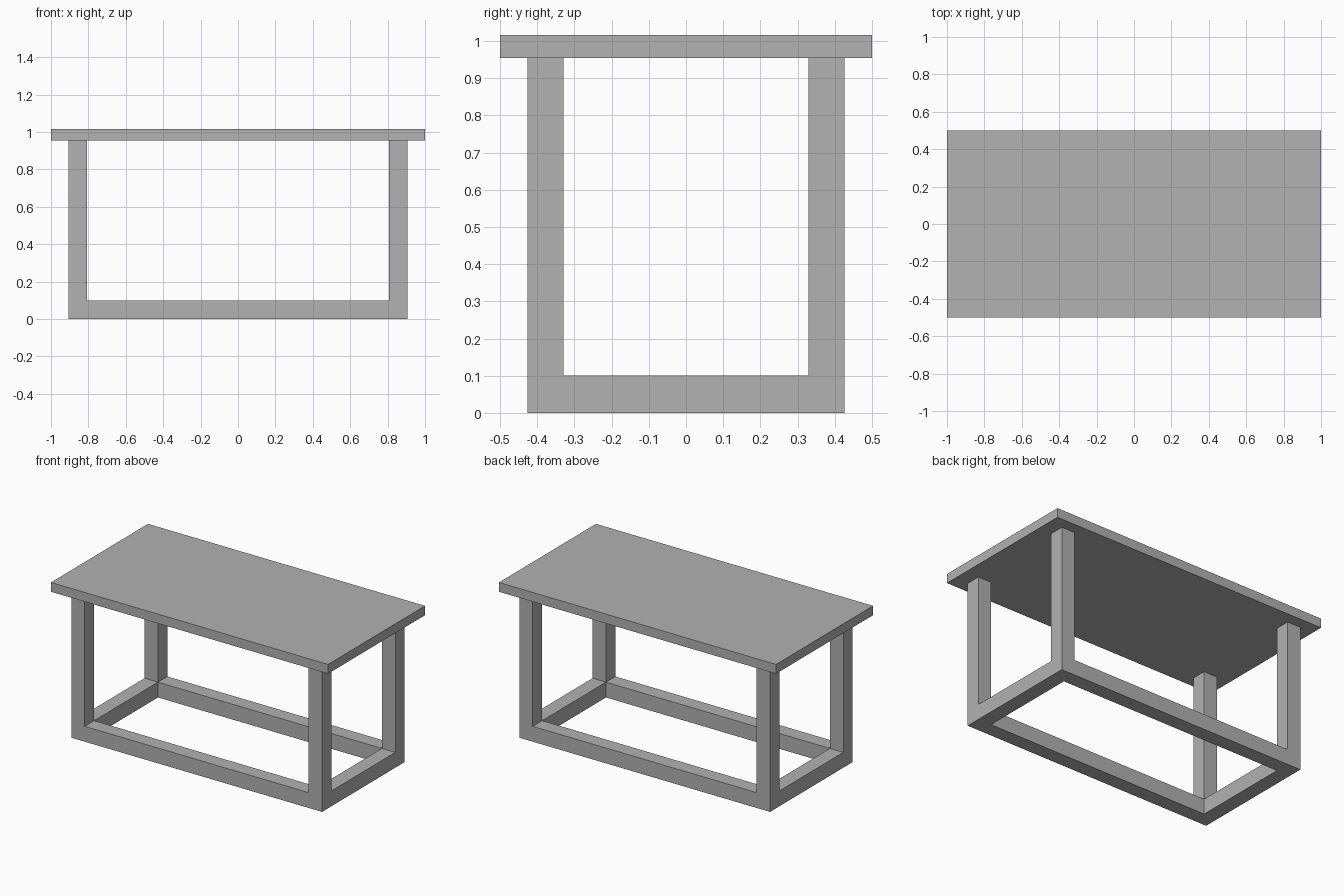
import bpy

if "Cube" in bpy.data.objects:
    bpy.data.objects.remove(bpy.data.objects["Cube"])

grey = bpy.data.materials.new("grey")
grey.diffuse_color = (0.445, 0.445, 0.445, 1)
grey.use_nodes = True
grey.node_tree.nodes["Principled BSDF"].inputs["Base Color"].default_value = grey.diffuse_color


def box(name, lo, hi):
    """Axis-aligned box between two corners."""
    bpy.ops.mesh.primitive_cube_add(size=1, location=[(a + b) / 2 for a, b in zip(lo, hi)])
    obj = bpy.context.object
    obj.name = name
    obj.scale = [b - a for a, b in zip(lo, hi)]
    bpy.ops.object.transform_apply(location=False, rotation=False, scale=True)
    obj.data.materials.append(grey)
    return obj


X, Y = 0.905, 0.426      # outer half-size of the frame
W = 0.097                # thickness of legs and rails
RAIL, UNDER, TOP = 0.1, 0.955, 1.016

# Table top
box("table_top", (-1, -0.5, UNDER), (1, 0.5, TOP))

# Four square legs
for sx, nx in ((-1, "left"), (1, "right")):
    for sy, ny in ((-1, "front"), (1, "back")):
        cx, cy = sx * (X - W / 2), sy * (Y - W / 2)
        box(f"{ny}_{nx}_leg", (cx - W / 2, cy - W / 2, 0), (cx + W / 2, cy + W / 2, UNDER))

# Floor rails between the legs
for s, n in ((-1, "front"), (1, "back")):
    cy = s * (Y - W / 2)
    box(f"{n}_rail", (-X + W, cy - W / 2, 0), (X - W, cy + W / 2, RAIL))
for s, n in ((-1, "left"), (1, "right")):
    cx = s * (X - W / 2)
    box(f"{n}_rail", (cx - W / 2, -Y + W, 0), (cx + W / 2, Y - W, RAIL))
